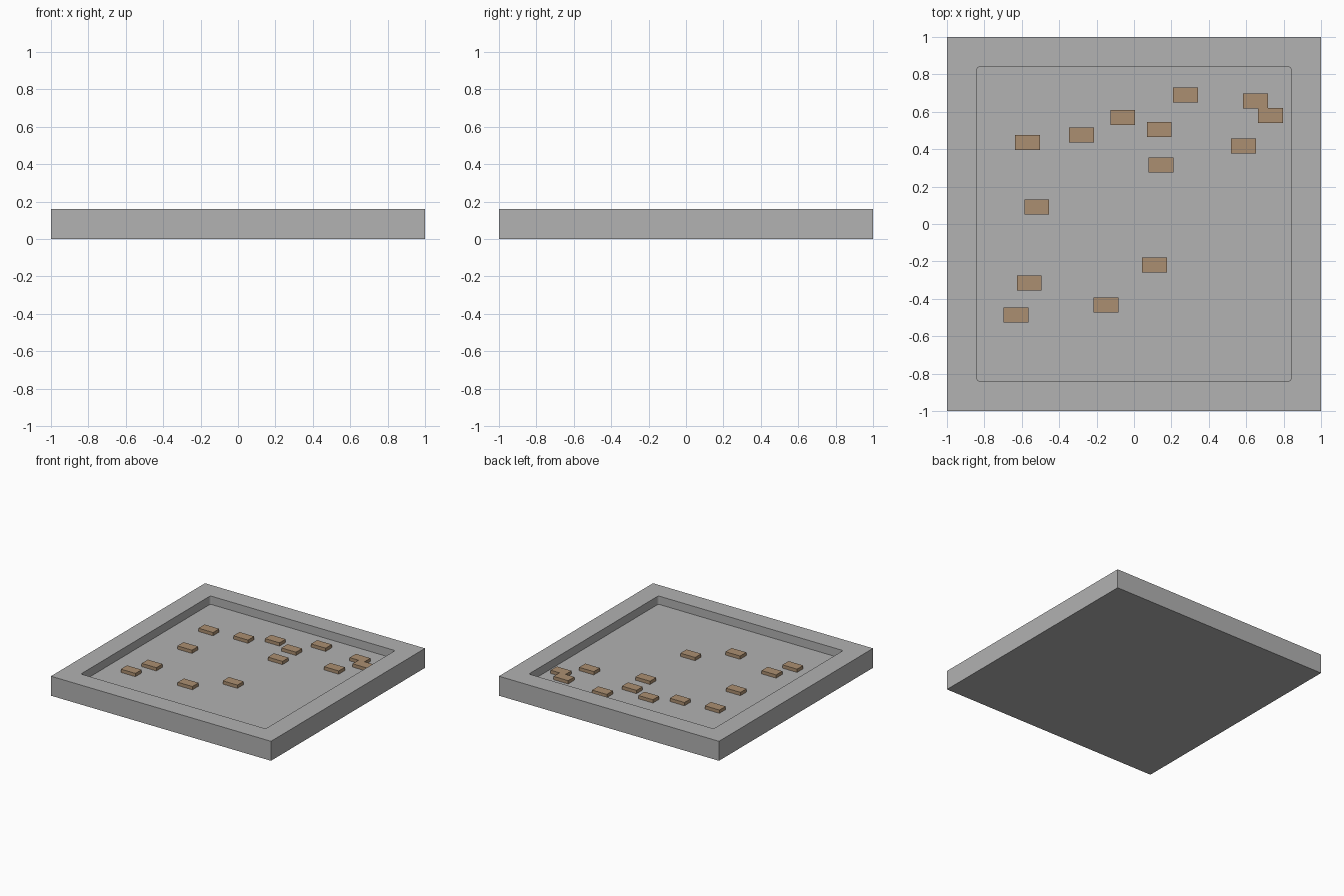
import bpy, bmesh, math
from mathutils import Matrix

cube = bpy.data.objects.get("Cube")
if cube:
    bpy.data.objects.remove(cube, do_unlink=True)


def material(name, rgb):
    mat = bpy.data.materials.new(name)
    mat.use_nodes = True
    mat.diffuse_color = (*rgb, 1)
    bsdf = next(n for n in mat.node_tree.nodes if n.type == 'BSDF_PRINCIPLED')
    bsdf.inputs["Base Color"].default_value = (*rgb, 1)
    return mat


def add_object(name, bm, mat):
    mesh = bpy.data.meshes.new(name)
    bmesh.ops.recalc_face_normals(bm, faces=bm.faces)
    bm.to_mesh(mesh)
    bm.free()
    mesh.materials.append(mat)
    obj = bpy.data.objects.new(name, mesh)
    bpy.context.collection.objects.link(obj)
    return obj


def box(size, centre):
    bm = bmesh.new()
    bmesh.ops.create_cube(bm, size=1, matrix=Matrix.Translation(centre) @ Matrix.Diagonal((*size, 1)))
    return bm


grey = material("stone grey", (0.445, 0.445, 0.445))
tan = material("brick tan", (0.41, 0.275, 0.165))

HEIGHT, FLOOR, INNER, RADIUS = 0.16, 0.092, 0.84, 0.015

# Square tray block
tray = add_object("tray", box((2, 2, HEIGHT), (0, 0, HEIGHT / 2)), grey)

# Cutter with slightly rounded upright corners for the sunken floor
bm = box((2 * INNER, 2 * INNER, 0.2), (0, 0, FLOOR + 0.1))
upright = [e for e in bm.edges if abs(e.verts[0].co.z - e.verts[1].co.z) > 0.1]
bmesh.ops.bevel(bm, geom=upright, offset=RADIUS, segments=4, profile=0.5, affect='EDGES')
cutter = add_object("recess_cutter", bm, grey)
cutter.hide_render = True
cutter.hide_viewport = True
cutter.display_type = 'WIRE'

# Sink the floor, then drop the cutter
mod = tray.modifiers.new("recess", 'BOOLEAN')
mod.operation = 'DIFFERENCE'
mod.solver = 'EXACT'
mod.object = cutter
bpy.context.view_layer.objects.active = tray
bpy.ops.object.modifier_apply(modifier=mod.name)
bpy.data.objects.remove(cutter, do_unlink=True)

# Loose bricks scattered on the floor
BRICK = (0.133, 0.08, 0.027)
spots = [(-0.57, 0.435), (-0.28, 0.475), (-0.06, 0.57), (0.275, 0.69), (0.135, 0.505),
         (0.145, 0.315), (0.65, 0.657), (0.73, 0.58), (0.585, 0.417), (-0.52, 0.09),
         (0.11, -0.22), (-0.56, -0.315), (-0.63, -0.487), (-0.15, -0.433)]
for i, (x, y) in enumerate(spots, 1):
    add_object(f"brick_{i:02d}", box(BRICK, (x, y, FLOOR + BRICK[2] / 2)), tan)
